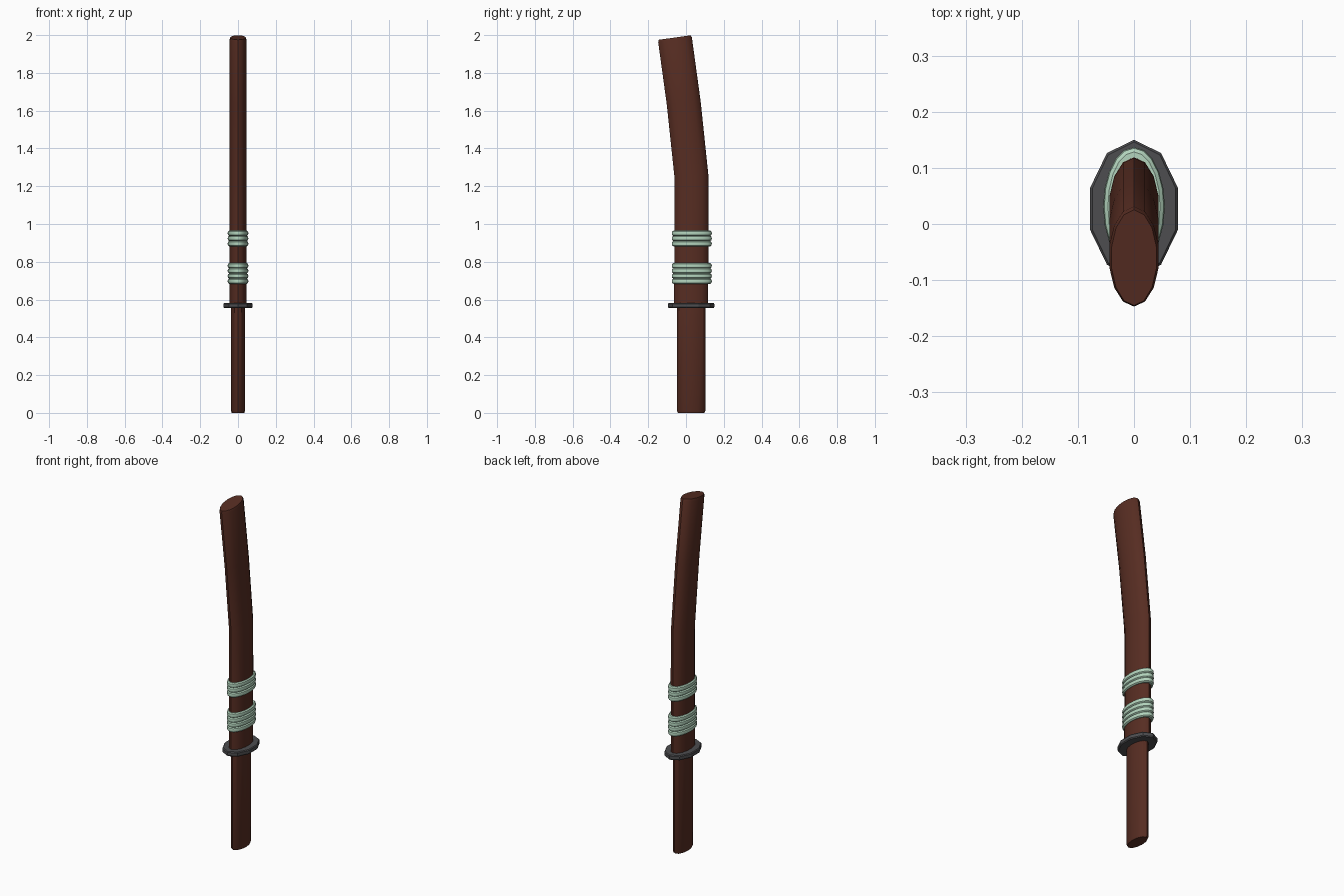
import bpy, bmesh
from math import sin, cos, pi, radians

if "Cube" in bpy.data.objects:
    bpy.data.objects.remove(bpy.data.objects["Cube"])


def material(name, color):
    m = bpy.data.materials.new(name)
    m.diffuse_color = (*color, 1)
    m.use_nodes = True
    m.node_tree.nodes["Principled BSDF"].inputs["Base Color"].default_value = m.diffuse_color
    return m


wood = material("dark_wood", (0.095, 0.026, 0.016))
cord = material("pale_cord", (0.45, 0.66, 0.51))
iron = material("dark_iron", (0.075, 0.075, 0.08))


def loft(name, rings, sides, mat, start=0.0, capped=True, closed=False, smooth=True):
    """Skin elliptical rings given as (z, y, x radius, y radius, tilt in degrees)."""
    bm = bmesh.new()
    loops = []
    for z, y, rx, ry, tilt in rings:
        t = radians(tilt)
        loop = []
        for i in range(sides):
            a = start + 2 * pi * i / sides
            loop.append(bm.verts.new((rx * cos(a), y + ry * sin(a) * cos(t),
                                      z + ry * sin(a) * sin(t))))
        loops.append(loop)
    pairs = list(zip(loops, loops[1:]))
    if closed:
        pairs.append((loops[-1], loops[0]))
    for lo, hi in pairs:
        for i in range(sides):
            j = (i + 1) % sides
            bm.faces.new((lo[i], lo[j], hi[j], hi[i]))
    if capped:
        bm.faces.new(loops[0][::-1])
        bm.faces.new(loops[-1])
    bmesh.ops.recalc_face_normals(bm, faces=bm.faces[:])
    me = bpy.data.meshes.new(name)
    bm.to_mesh(me)
    bm.free()
    me.materials.append(mat)
    ob = bpy.data.objects.new(name, me)
    bpy.context.collection.objects.link(ob)
    if smooth:
        bpy.context.view_layer.objects.active = ob
        ob.select_set(True)
        bpy.ops.object.shade_smooth_by_angle(angle=radians(35))
        ob.select_set(False)
    return ob


# Handle with a small bevel at its end
hy = 0.027
loft("handle", [(0, hy, 0.033, 0.070, 0), (0.01, hy, 0.037, 0.075, 0),
                (0.57, hy, 0.037, 0.075, 0)], 12, wood)

# Ten-sided guard with softened edges
loft("guard", [(0.555, hy, 0.078, 0.119, 0), (0.560, hy, 0.082, 0.123, 0),
               (0.577, hy, 0.082, 0.123, 0), (0.582, hy, 0.078, 0.119, 0)],
     10, iron, start=pi / 2, smooth=False)

# Scabbard: straight lower half, then bending toward the front
loft("scabbard", [(0.57, 0.027, 0.045, 0.09, 0), (0.95, 0.029, 0.045, 0.09, 0),
                  (1.26, 0.028, 0.045, 0.09, 3), (1.64, -0.012, 0.045, 0.09, 6.5),
                  (1.975, -0.058, 0.045, 0.09, 8), (1.987, -0.060, 0.041, 0.086, 8)],
     14, wood, start=pi / 2)

# Cord wraps: a stack of four rings and a stack of three
section = [(-0.0140, -0.010), (-0.0140, 0.006), (-0.009, 0.0125), (0, 0.0145),
           (0.009, 0.0125), (0.0140, 0.006), (0.0140, -0.010)]
for label, base, count in (("lower", 0.683, 4), ("upper", 0.882, 3)):
    for k in range(count):
        z = base + 0.014 + 0.0275 * k
        loft(f"{label}_cord_{k + 1}",
             [(z + dz, 0.031, 0.0405 + r, 0.0915 + r, 0) for dz, r in section],
             20, cord, start=pi / 2, capped=False, closed=True)
